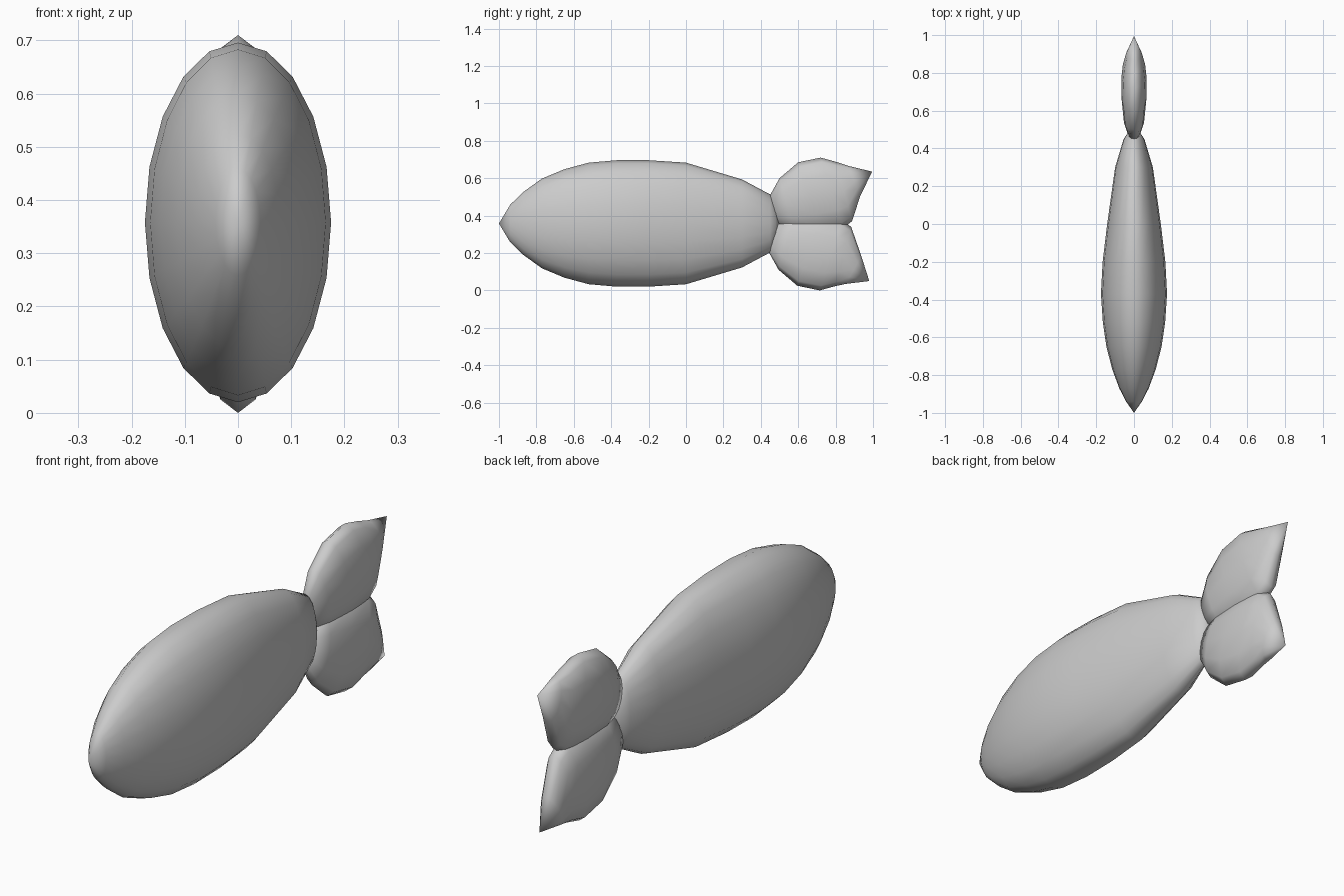
import bpy, bmesh, math
from mathutils import Vector

if "Cube" in bpy.data.objects:
    bpy.data.objects.remove(bpy.data.objects["Cube"])


def loft(name, start, sections, end, sides):
    """Skin elliptical sections (top point, bottom point, half width) between two poles.
    Points are (y, z) pairs on the x = 0 plane."""
    bm = bmesh.new()
    rings = []
    for a, b, w in sections:
        top, bottom = Vector((0, *a)), Vector((0, *b))
        mid, half = (top + bottom) / 2, (top - bottom) / 2
        ring = []
        for i in range(sides):
            t = 2 * math.pi * i / sides
            ring.append(bm.verts.new(mid + half * math.cos(t) + Vector((w * math.sin(t), 0, 0))))
        rings.append(ring)
    p, q = bm.verts.new((0, *start)), bm.verts.new((0, *end))
    for i in range(sides):
        j = (i + 1) % sides
        bm.faces.new((p, rings[0][i], rings[0][j]))
        for r, s in zip(rings, rings[1:]):
            bm.faces.new((r[i], s[i], s[j], r[j]))
        bm.faces.new((q, rings[-1][j], rings[-1][i]))
    bmesh.ops.recalc_face_normals(bm, faces=bm.faces)
    mesh = bpy.data.meshes.new(name)
    bm.to_mesh(mesh)
    bm.free()
    for f in mesh.polygons:
        f.use_smooth = True
    obj = bpy.data.objects.new(name, mesh)
    bpy.context.collection.objects.link(obj)
    return obj


# Body: y, half height, half width
CZ = 0.358
profile = [(-0.94, 0.10, 0.042), (-0.87, 0.168, 0.078), (-0.77, 0.24, 0.115),
           (-0.65, 0.29, 0.146), (-0.52, 0.325, 0.165), (-0.37, 0.338, 0.175),
           (-0.20, 0.338, 0.166), (0.0, 0.325, 0.142), (0.30, 0.235, 0.10),
           (0.45, 0.155, 0.055), (0.48, 0.085, 0.035)]
loft("body", (-1.0, CZ), [((y, CZ + h), (y, CZ - h), w) for y, h, w in profile],
     (0.50, CZ), 20)

# Tail fins: outer edge point, inner edge point, half thickness
fin = [((0.45, 0.51), (0.50, 0.35), 0.030),
       ((0.50, 0.60), (0.58, 0.325), 0.053),
       ((0.60, 0.685), (0.72, 0.315), 0.065),
       ((0.72, 0.71), (0.84, 0.335), 0.066),
       ((0.80, 0.688), (0.888, 0.37), 0.059),
       ((0.87, 0.665), (0.93, 0.50), 0.043)]
loft("upper_tail_fin", (0.465, 0.43), fin, (0.995, 0.635), 12)


def flip(p):
    return (p[0] - 0.005, 0.71 - p[1])


lower = [(flip(a), flip(b), w) for a, b, w in fin]
lower[-1] = ((0.855, 0.035), (0.937, 0.185), 0.043)
loft("lower_tail_fin", (0.465, 0.28), lower, (0.98, 0.05), 12)
